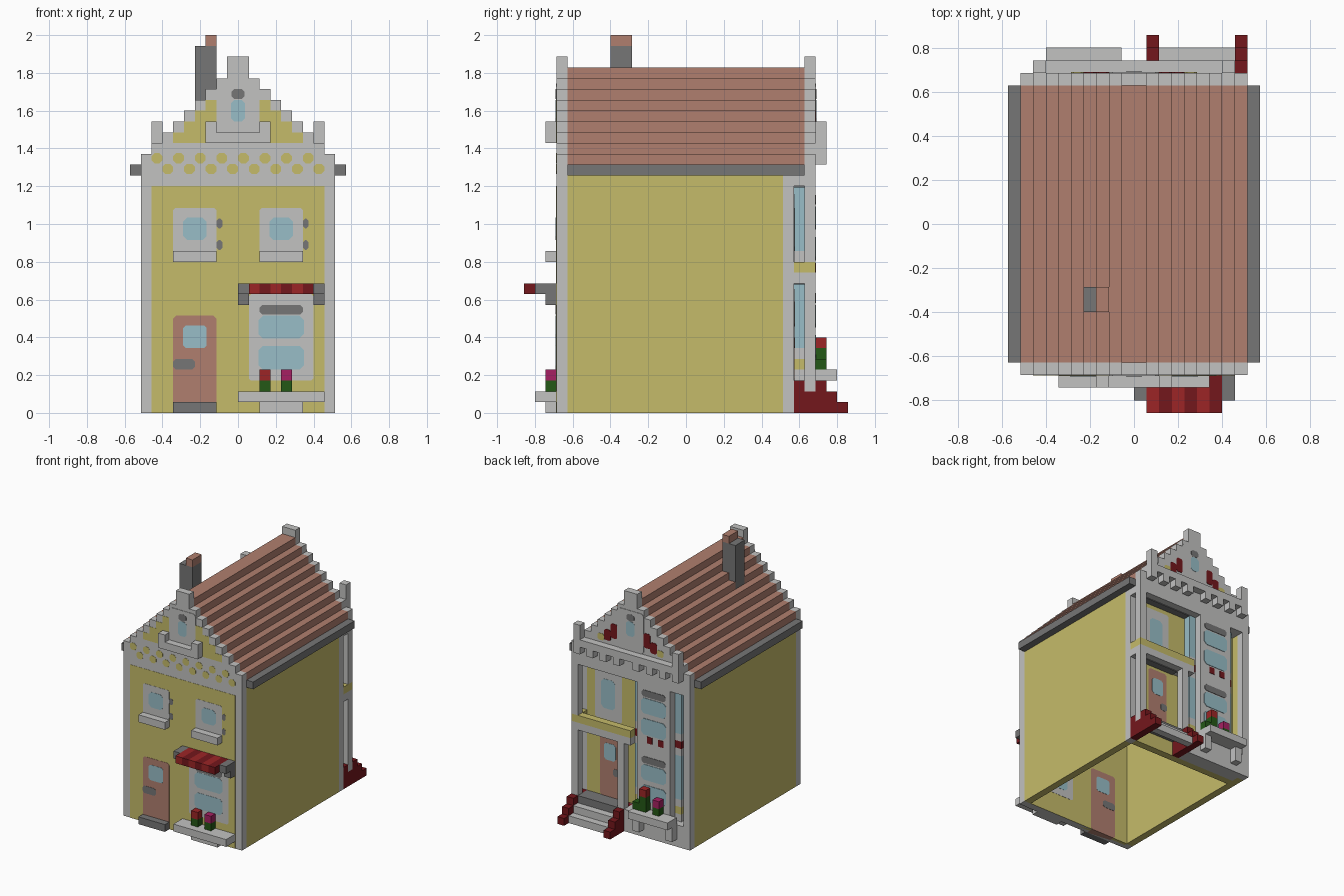
import bpy, bmesh, math

cube = bpy.data.objects.get("Cube")
if cube:
    bpy.data.objects.remove(cube, do_unlink=True)

U = 2 / 35  # one building block


def material(name, r, g, b):
    col = [(c / 255 / 12.92) if c < 11 else ((c / 255 + 0.055) / 1.055) ** 2.4 for c in (r, g, b)] + [1]
    m = bpy.data.materials.new(name)
    m.use_nodes = True
    m.diffuse_color = col
    m.node_tree.nodes["Principled BSDF"].inputs["Base Color"].default_value = col
    return m


STONE = material("light stone", 194, 194, 193)
DARK = material("dark grey", 118, 118, 118)
YELLOW = material("yellow plaster", 197, 187, 106)
BROWN = material("terracotta brown", 176, 127, 111)
GLASS = material("window blue", 152, 189, 199)
MAROON = material("dark red", 116, 23, 28)
RED = material("red", 156, 37, 38)
GREEN = material("leaf green", 36, 88, 22)
PINK = material("magenta", 166, 32, 98)


def prisms(name, mat, parts):
    """Extrude x-z outlines along y; parts = [(outline, y0, y1), ...] in blocks."""
    bm = bmesh.new()
    for pts, y0, y1 in parts:
        a = [bm.verts.new((x * U, y0 * U, z * U)) for x, z in pts]
        b = [bm.verts.new((x * U, y1 * U, z * U)) for x, z in pts]
        bm.faces.new(a)
        bm.faces.new(b[::-1])
        for i in range(len(a)):
            j = (i + 1) % len(a)
            bm.faces.new((a[j], a[i], b[i], b[j]))
    bmesh.ops.recalc_face_normals(bm, faces=bm.faces)
    me = bpy.data.meshes.new(name)
    bm.to_mesh(me)
    bm.free()
    me.materials.append(mat)
    ob = bpy.data.objects.new(name, me)
    bpy.context.collection.objects.link(ob)
    return ob


def rect(x0, x1, z0, z1, c=0):
    if not c:
        return [(x0, z0), (x1, z0), (x1, z1), (x0, z1)]
    return [(x0 + c, z0), (x1 - c, z0), (x1, z0 + c), (x1, z1 - c),
            (x1 - c, z1), (x0 + c, z1), (x0, z1 - c), (x0, z0 + c)]


def boxes(name, mat, *bs):
    """Boxes given as (x0, x1, y0, y1, z0, z1) in blocks."""
    return prisms(name, mat, [(rect(b[0], b[1], b[4], b[5]), b[2], b[3]) for b in bs])


def panel(name, mat, wall, level, *rs):
    """Thin inlays through a wall (y0, y1), standing proud by a small level."""
    e = 0.05 * level
    return prisms(name, mat, [(rect(*r), wall[0] - e, wall[1] + e) for r in rs])


FRONT, BACK, PORCH = (-12, -11), (11, 12), (9, 10)


def stepped(base):
    """Stepped gable outline from the base height."""
    right = []
    for k in range(8, -1, -1):
        top = 33 if k == 0 else 32 - k
        right += [(k + 1, top), (k, top)]
    half = [(9, base)] + right[:-1]
    return half + [(-x, z) for x, z in reversed(half)]


# Main shell
prisms("front_wall", STONE, [(stepped(0), *FRONT)])
prisms("back_gable", STONE, [(stepped(21), *BACK)])
boxes("side_walls", YELLOW, (8, 9, -11, 9, 0, 22), (-9, -8, -11, 11, 0, 22))
boxes("roof", BROWN, (-1, 1, -11, 11, 30, 32),
      *[(s, s + 1, -11, 11, 30 - k, 32 - k) for k in range(1, 9) for s in (k, -k - 1)])
boxes("gutters", DARK, (9, 10, -11, 11, 22, 23), (-10, -9, -11, 11, 22, 23))
boxes("chimney", DARK, (-4, -2, -7, -5, 28, 34))
boxes("chimney_pot", BROWN, (-3, -2, -7, -5, 34, 35))

# Front facade colours
panel("front_plaster", YELLOW, FRONT, 0.6, (-8, 8, 0, 21))
dots = [(-7.5 + 2 * i, 23.6) for i in range(8)] + [(-6.5 + 2 * i, 22.6) for i in range(8)]
panel("frieze_dots", YELLOW, FRONT, 0.6, *[(x - .5, x + .5, z - .48, z + .48, .28) for x, z in dots])
gable_cells = [(5, 25, 26), (4, 25, 27), (3, 25, 28), (2, 25, 29)]
panel("front_gable_plaster", YELLOW, FRONT, 0.6,
      *[(s, s + 1, a, b) for k, a, b in gable_cells for s in (k, -k - 1)])

# Front upper windows
for x, side in ((-6, "right"), (2, "left")):
    panel(side + "_window_frame", STONE, FRONT, 1.2, (x, x + 4, 14, 19, .2))
    panel(side + "_window_glass", GLASS, FRONT, 1.8, (x + .9, x + 3.1, 16, 18.1, .4))
    panel(side + "_shutter_hinges", DARK, FRONT, 1.2, (x + 4, x + 4.55, 17.1, 18, .2), (x + 4, x + 4.55, 15.1, 16, .2))
    boxes(side + "_window_sill", STONE, (x, x + 4, -13, -12, 14, 15))

# Attic windows on both gables
for wall, label in ((FRONT, "front"), (BACK, "back")):
    panel(label + "_attic_frame", STONE, wall, 1.2, (-2, 2, 25, 30.5, .3))
    panel(label + "_attic_glass", GLASS, wall, 1.8, (-.65, .65, 27, 29, .3))
    panel(label + "_attic_lintel", DARK, wall, 1.8, (-.6, .6, 29.1, 30, .25))
boxes("attic_shelf", STONE, (-3, 3, -13, -12, 25, 26), (-3, -2, -13, -12, 26, 27), (2, 3, -13, -12, 26, 27))

# Front door
panel("front_door", BROWN, FRONT, 1.2, (-6, -2, 0, 9, .25))
panel("front_door_glass", GLASS, FRONT, 1.8, (-5.1, -2.9, 6, 8.1, .25))
panel("front_door_handle", DARK, FRONT, 1.8, (-6, -4, 4, 5, .25))
boxes("front_step", DARK, (-6, -2, -13, -12, 0, 1))

# Front shop window with awning and flower bench
panel("shop_window_frame", STONE, FRONT, 1.2, (1, 7, 3, 11, .2))
panel("shop_window_glass", GLASS, FRONT, 1.8, (1.9, 6.1, 4, 6.2, .4), (1.9, 6.1, 6.9, 9, .4))
panel("shop_window_lintel", DARK, FRONT, 1.8, (2, 6, 9.1, 10, .25))
boxes("awning_brackets", DARK, *[b for x in (0, 7) for b in
      ((x, x + 1, -14, -12, 11, 12), (x, x + 1, -13, -12, 10, 11))])
boxes("awning_red_stripes", RED, *[(x, x + 1, -15, -12, 11, 12) for x in (1, 3, 5)])
boxes("awning_dark_stripes", MAROON, *[(x, x + 1, -15, -12, 11, 12) for x in (2, 4, 6)])
boxes("flower_bench", STONE, (0, 8, -14, -12, 1, 2), (2, 6, -13, -12, 0, 1))
boxes("front_leaves", GREEN, (2, 3, -13, -12, 2, 3), (4, 5, -13, -12, 2, 3))
boxes("front_red_flower", RED, (2, 3, -13, -12, 3, 4))
boxes("front_pink_flower", PINK, (4, 5, -13, -12, 3, 4))

# Back gable trim
boxes("back_cornice", STONE, (-8, 8, 12, 13, 24, 25),
      *[(x, x + 1, 12, 13, 23, 24) for x in (-8, -6, -4, -2, 1, 3, 5, 7)])
boxes("cornice_posts", STONE, (-8, -7, 12, 13, 25, 27), (7, 8, 12, 13, 25, 27))
panel("back_gable_red", MAROON, BACK, 1, (-4, -3, 25.5, 27, .2), (-3, -2, 26, 28, .2),
      (3, 4, 25.5, 27, .2), (2, 3, 26, 28, .2))
panel("back_gable_yellow", YELLOW, BACK, 1, (-5, -4, 25.3, 26.2, .2), (4, 5, 25.3, 26.2, .2))

# Recessed wall behind porch, balcony and bay
boxes("porch_wall", YELLOW, (-8, 8, 9, 10, 0, 21))
boxes("porch_pilaster", STONE, (8, 9, 9, 10, 0, 22))
panel("balcony_door_frame", STONE, PORCH, 1.2, (2.7, 6.8, 13.5, 20.3, .2))
panel("balcony_door_glass", GLASS, PORCH, 1.8, (3.7, 5.8, 15, 19, .4))
panel("back_door", BROWN, PORCH, 1.2, (3, 6, 3, 11.5, .25))
panel("back_door_glass", GLASS, PORCH, 1.8, (3.6, 5.4, 8, 10.3, .3))
panel("back_door_handle", DARK, PORCH, 1.8, (3, 4, 6, 7, .2))

# Back structure: columns, lintels and balcony
boxes("corner_columns", STONE, (8, 9, 11, 12, 2, 13), (8, 9, 11, 12, 14, 21),
      (-9, -8, 11, 12, 0, 21), (1, 2, 11, 12, 2, 12))
boxes("top_beam", STONE, (-9, 9, 10, 12, 21, 22), (-8, 8, 9, 10, 21, 22))
boxes("balcony_slab", STONE, (0, 9, 10, 12, 12, 13))
boxes("ceilings", DARK, (0, 8, 10, 11, 20.9, 21), (2, 8, 10, 11, 11.9, 12))
boxes("balcony_rail", YELLOW, (0, 9, 11, 12, 13, 14), (8, 9, 10, 11, 13, 14))

# Bay window
boxes("bay_plinth", STONE, (-8, 1, 10, 12, 0, 3))
boxes("bay_front", STONE, (-6, -1, 10, 12, 3, 21))
flank_bands = [(3, 4, STONE, "base"), (4, 5, YELLOW, "panel"), (5, 6, STONE, "sill"),
               (6, 12, GLASS, "lower_glass"), (12, 13, STONE, "band"), (13, 14, MAROON, "red_band"),
               (14, 15, STONE, "upper_sill"), (15, 21, GLASS, "upper_glass")]
for a, b, mat, label in flank_bands:
    boxes("bay_side_" + label, mat, (-7, -6, 10, 11, a, b), (-1, 0, 10, 11, a, b))
BAY = (11, 12)
for z, label in ((0, "lower"), (9.1, "upper")):
    panel(label + "_bay_glass", GLASS, BAY, 1.2, (-5.4, -1.6, z + 5, z + 7.2, .4), (-5.4, -1.6, z + 7.9, z + 10, .4))
    panel(label + "_bay_lintel", DARK, BAY, 1.2, (-5.3, -1.7, z + 10.2, z + 11.1, .25))
panel("bay_red_tiles", MAROON, BAY, 1.2, (-3.3, -2.5, 13, 13.9), (-5, -4.2, 13, 13.9))

# Back planter and flowers
boxes("back_planter", STONE, (-7, -1, 12, 14, 3, 4), (-7, -6, 12, 13, 1, 3), (-2, -1, 12, 13, 1, 3))
boxes("back_leaves", GREEN, (-3, -2, 12, 13, 4, 6), (-5, -4, 12, 13, 4, 5), (-2, -1, 12, 13, 4, 5))
boxes("back_red_flower", RED, (-3, -2, 12, 13, 6, 7))
boxes("back_pink_flower", PINK, (-5, -4, 12, 13, 5, 6))

# Porch floor, stairs and stepped cheeks
boxes("porch_floor", DARK, (1, 8, 10, 12, 2, 3))
boxes("stairs", STONE, (2, 8, 12, 13, 1, 2), (2, 8, 13, 14, 0, 1))
boxes("stair_cheeks", MAROON, *[b for x in (1, 8) for b in
      ((x, x + 1, 10, 11, 0, 3), (x, x + 1, 11, 12, 0, 2), (x, x + 1, 12, 13, 0, 3),
       (x, x + 1, 13, 14, 0, 2), (x, x + 1, 14, 15, 0, 1))])
